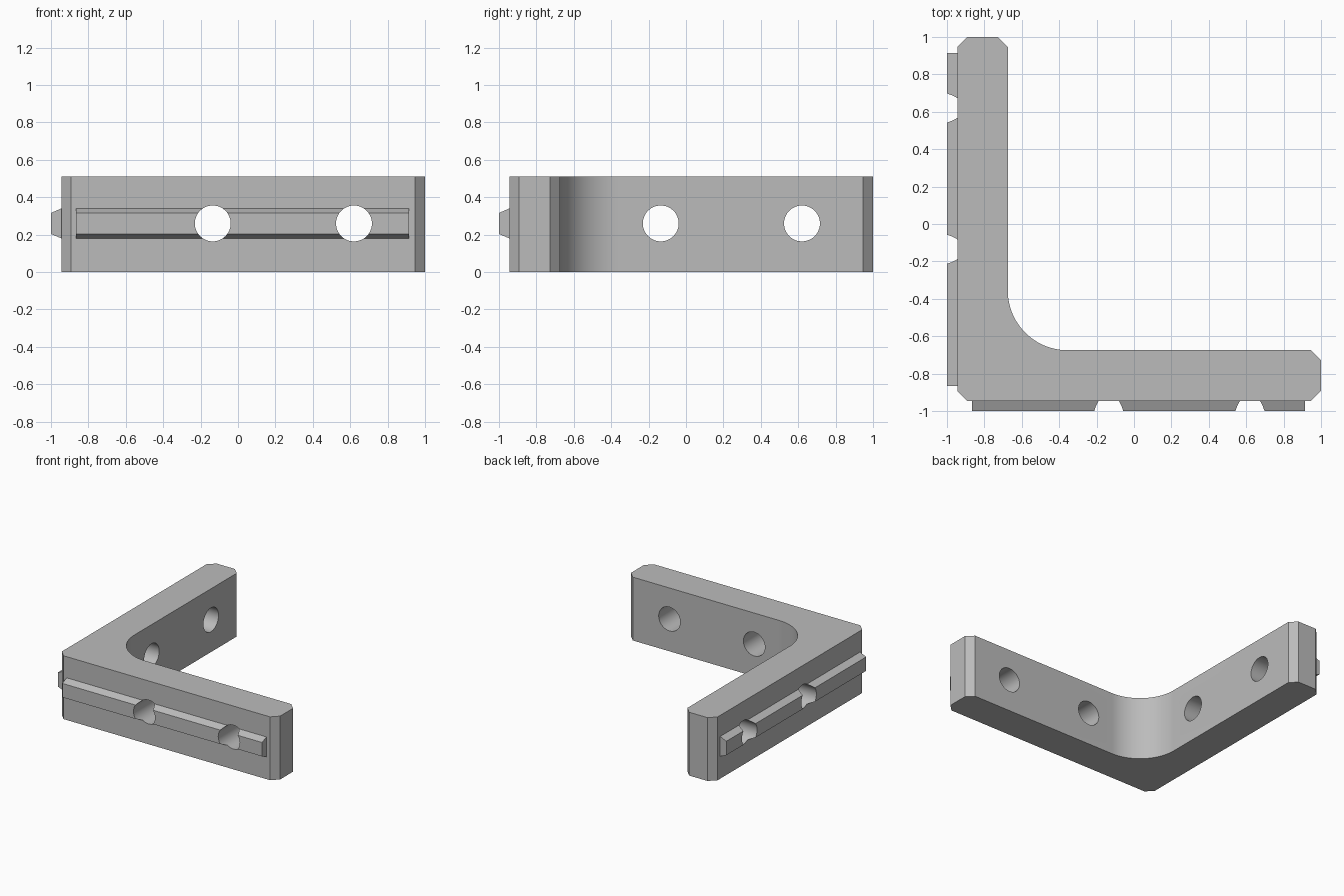
import bpy, bmesh, math
from mathutils import Vector

if "Cube" in bpy.data.objects:
    bpy.data.objects.remove(bpy.data.objects["Cube"])

OUT, INN, END, CH, H = -0.945, -0.675, 1.0, 0.053, 0.51
FILLET = 0.32
MID = 0.26
HOLES = (-0.135, 0.62)

grey = bpy.data.materials.new("light grey plastic")
grey.use_nodes = True
colour = (0.5, 0.5, 0.5, 1)
grey.diffuse_color = colour
grey.node_tree.nodes["Principled BSDF"].inputs["Base Color"].default_value = colour


def swap(p):
    """Reflect a point across the diagonal of the bracket."""
    return Vector((p[1], p[0], p[2]))


def prism(name, profile, offset):
    """Extrude a closed outline along an offset."""
    bm = bmesh.new()
    face = bm.faces.new([bm.verts.new(p) for p in profile])
    top = bmesh.ops.extrude_face_region(bm, geom=[face])
    verts = [v for v in top["geom"] if isinstance(v, bmesh.types.BMVert)]
    bmesh.ops.translate(bm, verts=verts, vec=offset)
    bmesh.ops.recalc_face_normals(bm, faces=bm.faces)
    mesh = bpy.data.meshes.new(name)
    bm.to_mesh(mesh)
    bm.free()
    mesh.materials.append(grey)
    obj = bpy.data.objects.new(name, mesh)
    bpy.context.collection.objects.link(obj)
    return obj


def drill(obj, cutters):
    """Cut the screw holes and shade the result."""
    bpy.context.view_layer.objects.active = obj
    for cutter in cutters:
        mod = obj.modifiers.new("screw hole", "BOOLEAN")
        mod.operation = "DIFFERENCE"
        mod.solver = "EXACT"
        mod.object = cutter
        bpy.ops.object.modifier_apply(modifier=mod.name)
    bpy.ops.object.select_all(action="DESELECT")
    obj.select_set(True)
    bpy.ops.object.shade_smooth_by_angle(angle=math.radians(30))


# Hole cutters through both arms
cutters = {"front": [], "side": []}
for pos in HOLES:
    ring = [Vector((pos + 0.096 * math.cos(a), -1.1, MID + 0.096 * math.sin(a)))
            for a in (math.tau * i / 48 for i in range(48))]
    cutters["front"].append(prism("front_hole_cutter", ring, (0, 0.6, 0)))
    cutters["side"].append(prism("side_hole_cutter", [swap(p) for p in ring], (0.6, 0, 0)))

# Bracket body: chamfered L outline with a rounded inner corner
half = [(OUT + CH, OUT, 0), (END - CH, OUT, 0), (END, OUT + CH, 0),
        (END, INN - CH, 0), (END - CH, INN, 0)]
centre = INN + FILLET
arc = [(centre + FILLET * math.cos(a), centre + FILLET * math.sin(a), 0)
       for a in (-math.pi / 2 - math.pi / 2 * i / 24 for i in range(25))]
outline = half + arc + [swap(p) for p in reversed(half)]
body = prism("corner_bracket", outline, (0, 0, H))
drill(body, cutters["front"] + cutters["side"])

# Tapered locating rails on the two outer faces
section = [(-0.865, OUT, MID - 0.08), (-0.865, -1, MID - 0.056),
           (-0.865, -1, MID + 0.056), (-0.865, OUT, MID + 0.08)]
rail = prism("front_rail", section, (1.78, 0, 0))
drill(rail, cutters["front"])
rail = prism("side_rail", [swap(p) for p in section], (0, 1.78, 0))
drill(rail, cutters["side"])

for cutter in cutters["front"] + cutters["side"]:
    bpy.data.objects.remove(cutter)
